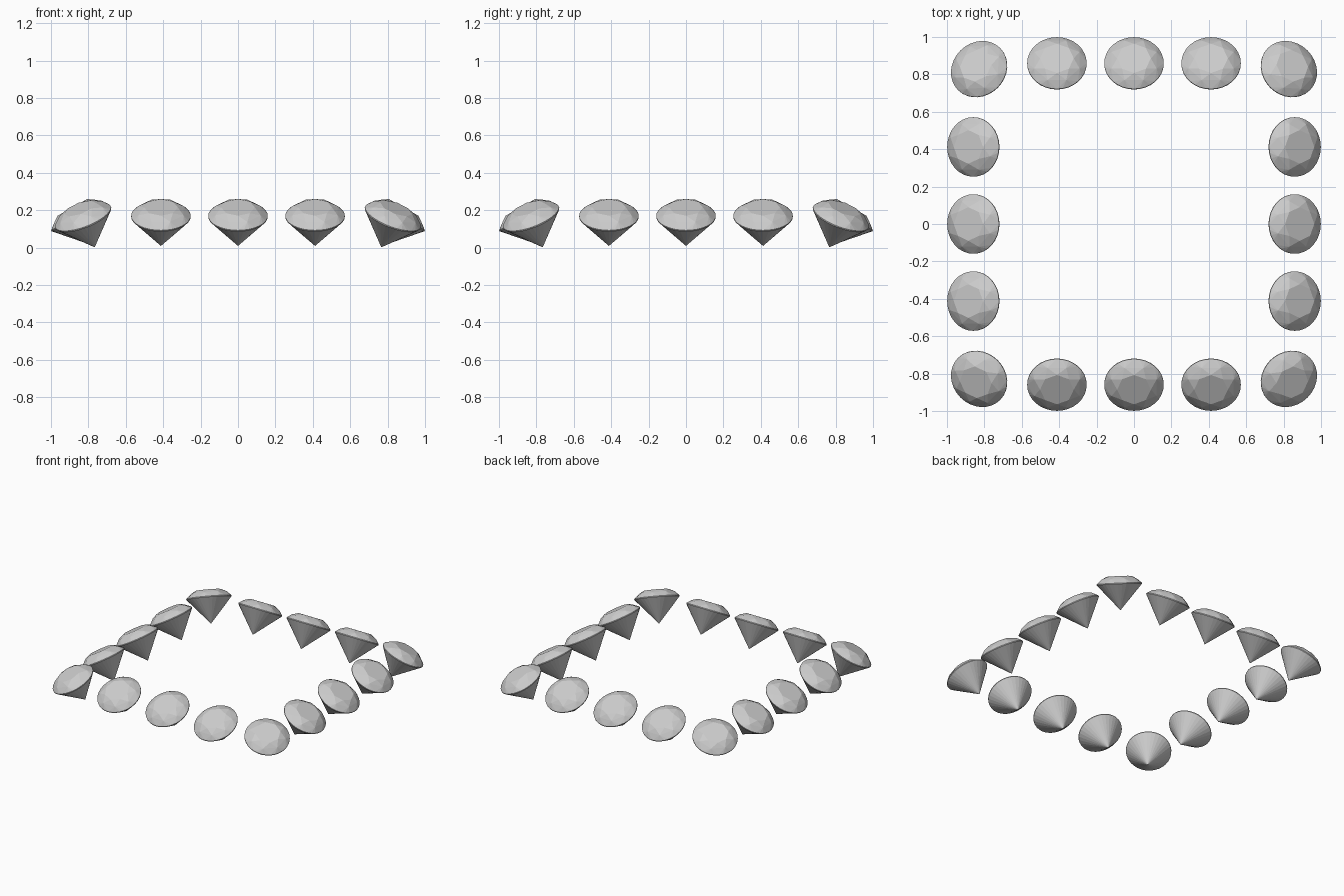
import bpy, bmesh
from math import sin, cos, radians, pi, atan2
from mathutils import Matrix

if "Cube" in bpy.data.objects:
    bpy.data.objects.remove(bpy.data.objects["Cube"])

R = 0.159          # girdle radius


def ring(bm, n, r, z, phase=0.0):
    for i in range(n):
        a = phase + 2 * pi * i / n
        bm.verts.new((r * cos(a), r * sin(a), z))


# Brilliant-cut gem: table, crown, thin girdle, pointed pavilion
bm = bmesh.new()
ring(bm, 8, 0.09, 0.054)
ring(bm, 8, 0.131, 0.033, pi / 8)
ring(bm, 32, R, 0.003)
ring(bm, 32, R, -0.003)
bm.verts.new((0, 0, -0.183))
bmesh.ops.convex_hull(bm, input=bm.verts)
bmesh.ops.dissolve_limit(bm, angle_limit=radians(0.5), verts=bm.verts, edges=bm.edges)
bmesh.ops.recalc_face_normals(bm, faces=bm.faces)
mesh = bpy.data.meshes.new("brilliant_gem")
bm.to_mesh(mesh)
bm.free()


def gem(name, x, y, z, dx, dy, tilt):
    ob = bpy.data.objects.new(name, mesh)
    bpy.context.collection.objects.link(ob)
    ob.matrix_world = (Matrix.Translation((x, y, z))
                       @ Matrix.Rotation(atan2(dy, dx), 4, 'Z')
                       @ Matrix.Rotation(radians(tilt), 4, 'Y'))


# Square frame of gems, each leaning outward
EDGE, STEP, CORNER = 0.859, 0.412, 0.828
for name, dx, dy in (("right", 1, 0), ("back", 0, 1), ("left", -1, 0), ("front", 0, -1)):
    for k in (-1, 0, 1):
        gem(f"{name}_gem_{k + 2}", dx * EDGE - dy * k * STEP,
            dy * EDGE + dx * k * STEP, 0.168, dx, dy, 29.5)

# Corner gems lean along the diagonals
for sx in (-1, 1):
    for sy in (-1, 1):
        gem(f"{'front' if sy < 0 else 'back'}_{'left' if sx < 0 else 'right'}_corner_gem",
            sx * CORNER, sy * CORNER, 0.162, sx, sy, 28.5)
